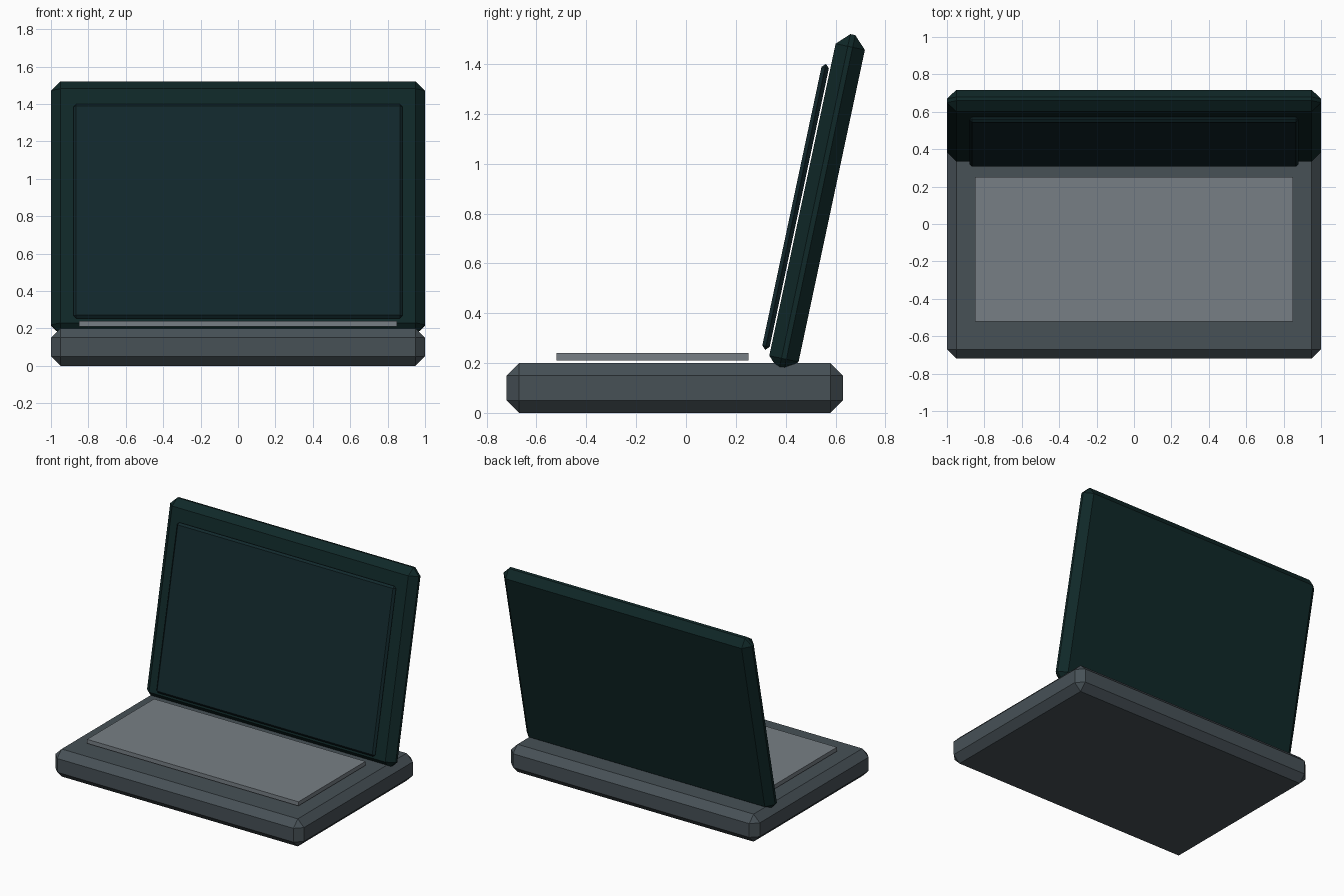
import bpy, math
from mathutils import Matrix, Vector

if "Cube" in bpy.data.objects:
    bpy.data.objects.remove(bpy.data.objects["Cube"])


def material(name, rgb):
    m = bpy.data.materials.new(name)
    m.diffuse_color = (*rgb, 1)
    m.use_nodes = True
    m.node_tree.nodes["Principled BSDF"].inputs["Base Color"].default_value = m.diffuse_color
    return m


case_grey = material("case grey", (0.063, 0.082, 0.094))
key_grey = material("key grey", (0.185, 0.212, 0.235))
lid_green = material("dark lid green", (0.005, 0.021, 0.021))
glass_dark = material("dark screen glass", (0.006, 0.021, 0.025))


def box(name, centre, size, mat, bevel=0.0, tilt=0.0):
    """Box with single-segment chamfers, leaning back by tilt degrees."""
    bpy.ops.mesh.primitive_cube_add(size=1)
    ob = bpy.context.object
    ob.name = name
    ob.data.transform(Matrix.Diagonal((*size, 1)))
    ob.location = centre
    ob.rotation_euler.x = -math.radians(tilt)
    ob.data.materials.append(mat)
    if bevel:
        mod = ob.modifiers.new("chamfer", 'BEVEL')
        mod.width = bevel
        mod.segments = 1
    return ob


TILT = 12
lid_centre = Vector((0, 0.526, 0.843))
lean = Matrix.Rotation(-math.radians(TILT), 3, 'X')

# lower case and raised keyboard plate
box("base", (0, -0.045, 0.1), (2, 1.35, 0.2), case_grey, 0.05)
box("keyboard", (0, -0.135, 0.225), (1.7, 0.77, 0.03), key_grey)

# leaning lid and the display panel just in front of it
box("lid", lid_centre, (2, 0.12, 1.38), lid_green, 0.05, TILT)
box("display", lid_centre + lean @ Vector((0, -0.081, -0.034)),
    (1.76, 0.03, 1.172), glass_dark, 0.0145, TILT)
